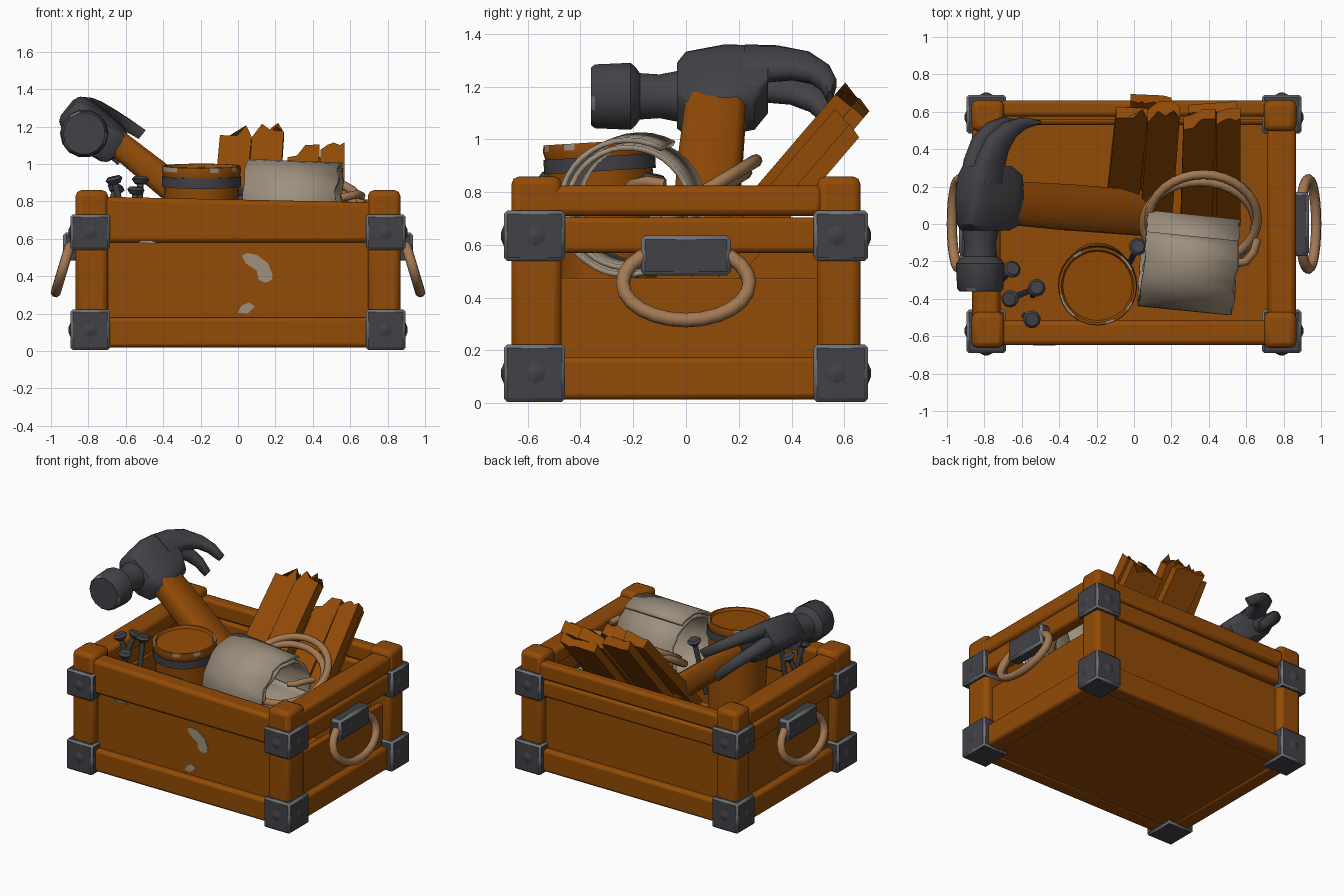
import bpy, bmesh, math, random
from mathutils import Vector, Matrix, Euler

if "Cube" in bpy.data.objects:
    bpy.data.objects.remove(bpy.data.objects["Cube"])
random.seed(4)

def mat(name, c):
    m = bpy.data.materials.new(name)
    m.diffuse_color = (*c, 1)
    m.use_nodes = True
    m.node_tree.nodes["Principled BSDF"].inputs["Base Color"].default_value = m.diffuse_color
    return m
WOOD = mat("brown wood", (0.29, 0.07, 0.002))
IRON = mat("dark iron", (0.055, 0.053, 0.062))
WORN = mat("worn iron edge", (0.17, 0.175, 0.19))
PAPER = mat("grey beige paper", (0.34, 0.28, 0.21))
ROPE = mat("tan rope", (0.36, 0.19, 0.085))

def finish(name, bm, mats, bevel=0, seg=2, worn=False, angle=40):
    bmesh.ops.recalc_face_normals(bm, faces=bm.faces)
    me = bpy.data.meshes.new(name)
    bm.to_mesh(me)
    bm.free()
    ob = bpy.data.objects.new(name, me)
    bpy.context.collection.objects.link(ob)
    for m in mats:
        me.materials.append(m)
    if bevel:
        b = ob.modifiers.new("bevel", 'BEVEL')
        b.width, b.segments, b.limit_method = bevel, seg, 'ANGLE'
        if worn:
            b.material = 1
    bpy.ops.object.select_all(action='DESELECT')
    ob.select_set(True)
    bpy.context.view_layer.objects.active = ob
    bpy.ops.object.shade_smooth_by_angle(angle=math.radians(angle))
    return ob

def box(name, x, y, z, mats=(WOOD,), bevel=0.02, seg=2, worn=False, drop=0):
    """Box from (min, max) pairs; drop tilts the top edge along x."""
    bm = bmesh.new()
    bmesh.ops.create_cube(bm, size=1)
    for v in bm.verts:
        c0 = v.co.copy()
        v.co = Vector([(p[0] + p[1]) / 2 + c * abs(p[1] - p[0]) for p, c in zip((x, y, z), c0)])
        if c0.z > 0:
            v.co.z -= drop * c0.x
    return finish(name, bm, mats, bevel, seg, worn)

def loft(name, rings, mats, angle=40, rule=None):
    bm = bmesh.new()
    vs = [[bm.verts.new(p) for p in r] for r in rings]
    n = len(vs[0])
    for k, (a, b) in enumerate(zip(vs, vs[1:])):
        for i in range(n):
            f = bm.faces.new((a[i], a[(i + 1) % n], b[(i + 1) % n], b[i]))
            if rule:
                f.material_index = rule(k, i)
    bm.faces.new(vs[0])
    bm.faces.new(vs[-1])
    return finish(name, bm, mats, angle=angle)

def tube(name, pts, r, m, closed=True):
    cu = bpy.data.curves.new(name, 'CURVE')
    cu.dimensions, cu.bevel_depth, cu.bevel_resolution = '3D', r, 2
    sp = cu.splines.new('POLY')
    sp.points.add(len(pts) - 1)
    for p, q in zip(sp.points, pts):
        p.co = (*q, 1)
    sp.use_cyclic_u, sp.use_smooth = closed, True
    cu.use_fill_caps = True
    cu.materials.append(m)
    ob = bpy.data.objects.new(name, cu)
    bpy.context.collection.objects.link(ob)
    bpy.ops.object.select_all(action='DESELECT')
    ob.select_set(True)
    bpy.context.view_layer.objects.active = ob
    bpy.ops.object.convert(target='MESH')

# crate floor, posts and corner brackets
box("crate_floor", (-0.8, 0.8), (-0.62, 0.62), (0.025, 0.07), bevel=0)
for sx in (-1, 1):
    for sy, inner in ((-1, 0.458), (1, 0.484)):
        X = lambda a, b: tuple(sorted((sx * a, sx * b)))
        Y = lambda a, b: tuple(sorted((sy * a, sy * b)))
        box("corner_post", X(0.695, 0.868), Y(inner + 0.013, 0.662), (0.02, 0.86), bevel=0.03)
        for z0, z1 in ((0.005, 0.222), (0.54, 0.73)):
            box("corner_bracket", X(0.685, 0.895), Y(inner, 0.69), (z0, z1), (IRON, WORN), 0.012, 1, True)
            zc = (z0 + z1) / 2
            for c, d in (((sx * 0.895, sy * 0.57, zc), (sx, 0, 0)), ((sx * 0.79, sy * 0.69, zc), (0, sy, 0))):
                bm = bmesh.new()
                q = Vector(d).to_track_quat('Z', 'Y').to_matrix().to_4x4()
                bmesh.ops.create_cone(bm, cap_ends=True, segments=6, radius1=0.045, radius2=0.012,
                                      depth=0.014, matrix=Matrix.Translation(Vector(c) + Vector(d) * 0.005) @ q)
                finish("bracket_stud", bm, (IRON,))

# front: one wide rail, panel, bottom rail; back: two rails
box("front_top_rail", (-0.72, 0.72), (-0.648, -0.515), (0.58, 0.81), bevel=0.025, drop=0.03)
box("front_bottom_rail", (-0.72, 0.72), (-0.648, -0.53), (0.02, 0.18), bevel=0.02)
box("front_panel", (-0.72, 0.72), (-0.605, -0.56), (0.15, 0.6), bevel=0)
box("back_top_rail", (-0.72, 0.72), (0.575, 0.66), (0.69, 0.81))
box("back_middle_rail", (-0.72, 0.72), (0.575, 0.65), (0.56, 0.685))
box("back_bottom_rail", (-0.72, 0.72), (0.53, 0.648), (0.02, 0.18))
box("back_panel", (-0.72, 0.72), (0.56, 0.605), (0.15, 0.565), bevel=0)

# sides with rails, panel, handle block and rope ring
for s, panel_top in ((-1, 0.575), (1, 0.475)):
    X = lambda a, b: tuple(sorted((s * a, s * b)))
    box("side_top_rail", X(0.715, 0.865), (-0.52, 0.52), (0.71, 0.825), bevel=0.025)
    box("side_middle_rail", X(0.77, 0.865), (-0.52, 0.52), (0.57, 0.705))
    box("side_bottom_rail", X(0.74, 0.855), (-0.52, 0.52), (0.015, 0.175))
    box("side_panel", X(0.765, 0.81), (-0.52, 0.52), (0.15, panel_top), bevel=0.008)
    box("handle_block", X(0.84, 0.935), (-0.17, 0.17), (0.485, 0.635), (IRON, WORN), 0.015, 1, True)
    pts = []
    for i in range(24):
        a = 2 * math.pi * i / 24
        h = 0.14 * math.cos(a)
        pts.append((s * (0.932 - 0.3 * h), 0.24 * math.sin(a), 0.455 + h))
    tube("handle_ring", pts, 0.028, ROPE)

# worn patches on the front
def patch(pts, y):
    bm = bmesh.new()
    f = bm.faces.new([bm.verts.new((x, y, z)) for x, z in pts])
    r = bmesh.ops.extrude_face_region(bm, geom=[f])
    for v in r['geom']:
        if isinstance(v, bmesh.types.BMVert):
            v.co.y += 0.006
    finish("worn_patch", bm, (PAPER,))
patch([(0.02, 0.51), (0.05, 0.525), (0.1, 0.515), (0.16, 0.47), (0.185, 0.41), (0.18, 0.38), (0.15, 0.365),
       (0.11, 0.38), (0.1, 0.43), (0.04, 0.47)], -0.609)
patch([(0.0, 0.205), (0.05, 0.2), (0.09, 0.24), (0.06, 0.26), (0.02, 0.245)], -0.609)
patch([(-0.54, 0.578), (-0.42, 0.575), (-0.46, 0.59), (-0.52, 0.59)], -0.65)

# hammer: head axis along y, U points up the handle, W across the claws
U, W = Vector((-0.78, 0, 0.626)), Vector((0.626, 0, 0.78))
HC = Vector((-0.775, 0, 1.19))
H = lambda y, u, w: HC + U * u + W * w + Vector((0, y, 0))
def head_ring(y, u, w, ru, rw, n=14, p=1.0):
    out = []
    for i in range(n):
        a = 2 * math.pi * (i + 0.5) / n
        c, d = math.cos(a), math.sin(a)
        out.append(H(y, u + ru * math.copysign(abs(c) ** p, c), w + rw * math.copysign(abs(d) ** p, d)))
    return out
loft("hammer_face", [head_ring(y, 0.02, -0.05, r, r) for y, r in
     ((-0.36, 0.112), (-0.345, 0.124), (-0.21, 0.13), (-0.19, 0.112), (-0.175, 0.09), (-0.1, 0.085), (0.0, 0.105))],
     (IRON, WORN), rule=lambda k, i: 1 if k == 0 and i % 5 == 0 else 0)
loft("hammer_head", [head_ring(y, u, w, a, b, 16, 0.45) for y, u, w, a, b in
     ((-0.035, 0.0, -0.03, 0.12, 0.09), (0.0, -0.01, -0.015, 0.17, 0.105), (0.14, -0.005, 0, 0.185, 0.11),
      (0.26, 0.0, 0.01, 0.17, 0.105), (0.31, 0.03, 0.02, 0.12, 0.095))], (IRON,))
for s in (-1, 1):
    path = [(0.22, 0.06, 0.045, 0.1), (0.33, 0.055, 0.05, 0.085), (0.43, 0.02, 0.06, 0.07),
            (0.505, -0.05, 0.07, 0.048), (0.54, -0.13, 0.08, 0.032), (0.545, -0.225, 0.09, 0.01)]
    rings = []
    for k, (y, u, off, t) in enumerate(path):
        a, b = path[max(k - 1, 0)], path[min(k + 1, 5)]
        d = Vector((b[0] - a[0], b[1] - a[1])).normalized()
        w, e0 = 0.02 + 0.09 * (y - 0.22) + s * off, 0.05 - 0.004 * k
        rings.append([H(y - d.y * t * c, u + d.x * t * c, w + e0 * e)
                      for c, e in ((1, .5), (.6, 1), (-.6, 1), (-1, .5), (-1, -.5), (-.6, -1), (.6, -1), (1, -.5))])
    loft("hammer_claw", rings, (IRON,), angle=60)
hrings = []
for t, a, b in ((0.12, 0.115, 0.07), (0.5, 0.122, 0.08), (1.02, 0.12, 0.085)):
    c = HC + Vector((0.02, 0.12 - 0.06 * t, 0.01)) - U * t
    hrings.append([c + Vector((0, a * p, 0)) + W * b * q for p, q in
                   ((1, .6), (.75, 1), (-.75, 1), (-1, .6), (-1, -.6), (-.75, -1), (.75, -1), (1, -.6))])
loft("hammer_handle", hrings, (WOOD,), angle=50)

# paint can with dark band and chipped rim
T = Matrix.Translation((-0.195, -0.33, 0.95)) @ Euler((0.06, 0.0, 0)).to_matrix().to_4x4()
prof = [(0.18, -0.85), (0.2, -0.07), (0.212, -0.07), (0.212, -0.015), (0.205, -0.015), (0.212, 0.015),
        (0.208, 0.04), (0.195, 0.04), (0.185, 0.022)]
chips = {2, 3, 9, 15, 16, 17, 22, 25}
loft("paint_can", [[T @ Vector((r * math.cos(i * math.pi / 14), r * math.sin(i * math.pi / 14), z)) for i in range(28)]
     for r, z in prof], (WOOD, IRON, PAPER),
     rule=lambda k, i: 1 if k in (1, 2, 3) else 2 if k in (5, 6) and i in chips else 0)

# rolled paper, a loose spiral with torn ends
bm = bmesh.new()
N = 64
R = Matrix.Translation((0.295, -0.2, 0.745)) @ Euler((0, 0.04, -0.1)).to_matrix().to_4x4()
rows = []
for i in range(N + 1):
    a, r = math.radians(60) + i / N * math.pi * 3.6, 0.265 - 0.05 * i / N
    l, q = -0.25 + random.uniform(-.005, .005), 0.25 + random.uniform(-.014, .008)
    rows.append([bm.verts.new(R @ Vector((x, r * math.cos(a), r * math.sin(a)))) for x in (l, 0, q)])
for a, b in zip(rows, rows[1:]):
    for j in (0, 1):
        bm.faces.new((a[j], a[j + 1], b[j + 1], b[j]))
ob = finish("paper_roll", bm, (PAPER,))
sol = ob.modifiers.new("thickness", 'SOLIDIFY')
sol.thickness, sol.offset = 0.02, 0

# coiled rope
for cx, cy, cz, rx, ry in ((0.37, 0.03, 0.78, 0.29, 0.28), (0.35, 0.0, 0.74, 0.3, 0.27)):
    tube("rope_coil", [(cx + rx * math.cos(i * math.pi / 16), cy + ry * 0.84 * math.sin(i * math.pi / 16),
         cz + ry * 0.5 * math.sin(i * math.pi / 16)) for i in range(32)], 0.025, ROPE)
tube("rope_end", [(0.55, -0.21, 0.82), (0.6, -0.2, 0.83), (0.64, -0.15, 0.84), (0.66, -0.08, 0.83)], 0.022, ROPE, False)

# broken planks leaning on the back
D, Nn = Vector((0, 0.65, 0.76)), Vector((0, -0.76, 0.65))
for x, y, z, w, t, lean in ((-0.01, 0.61, 1.15, 0.17, 0.07, 0.07), (0.16, 0.6, 1.15, 0.17, 0.08, 0.05),
                            (0.09, 0.65, 1.1, 0.22, 0.06, 0.0), (0.35, 0.56, 1.04, 0.17, 0.08, 0.02),
                            (0.505, 0.57, 1.06, 0.13, 0.08, 0.0), (0.42, 0.61, 1.0, 0.26, 0.06, 0.0)):
    d = (D + Vector((lean, 0, 0))).normalized()
    top, bot = Vector((x, y, z)), Vector((x, y, z)) - d * 0.85
    fr = [-0.5, -0.2, 0.05, 0.3, 0.5]
    jag = [random.uniform(-0.05, 0.06) for _ in fr]
    ring = lambda c, j: [c + Vector((f * w, 0, 0)) + d * g * j + Nn * t / 2 for f, g in zip(fr, jag)] + \
        [c + Vector((f * w, 0, 0)) + d * g * j * 0.7 - Nn * t / 2 for f, g in zip(fr[::-1], jag[::-1])]
    loft("broken_plank", [ring(bot, 0), ring(top, 1)], (WOOD,), angle=25)

# nails
for p, d in (((-0.665, -0.4, 0.925), (-0.25, -0.1, 1)), ((-0.52, -0.34, 0.925), (0.05, 0.1, 1)),
             ((-0.545, -0.51, 0.87), (0.1, -0.05, 1)), ((-0.65, -0.24, 0.88), (0.3, 0.3, 1)),
             ((0.02, -0.12, 0.86), (0.1, 0.2, 1))):
    bm = bmesh.new()
    q = Matrix.Translation(p) @ Vector(d).to_track_quat('Z', 'Y').to_matrix().to_4x4()
    for r1, r2, dep, off in ((0.03, 0.048, 0.025, -0.02), (0.048, 0.035, 0.015, 0.0), (0.016, 0.018, 0.4, -0.22)):
        bmesh.ops.create_cone(bm, cap_ends=True, segments=10, radius1=r1, radius2=r2, depth=dep,
                              matrix=q @ Matrix.Translation((0, 0, off)))
    finish("nail", bm, (IRON,))
